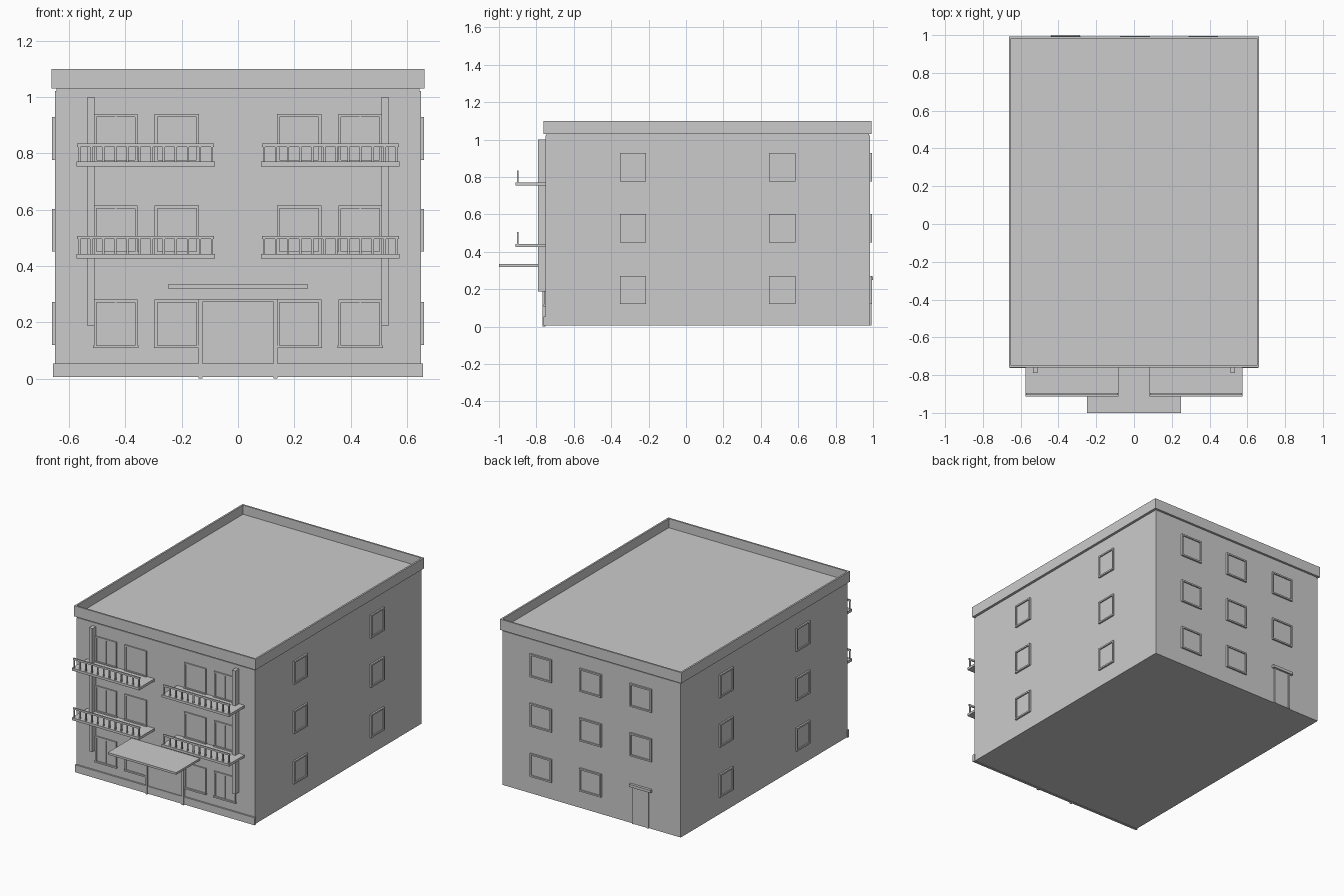
import bpy, bmesh
from math import radians
from mathutils import Matrix, Vector

if "Cube" in bpy.data.objects:
    bpy.data.objects.remove(bpy.data.objects["Cube"])


def finish(name, bm, loc=(0, 0, 0), angle=0):
    mesh = bpy.data.meshes.new(name)
    bm.to_mesh(mesh)
    bm.free()
    ob = bpy.data.objects.new(name, mesh)
    ob.location = loc
    ob.rotation_euler.z = radians(angle)
    bpy.context.collection.objects.link(ob)
    return ob


def add_box(bm, x0, x1, y0, y1, z0, z1):
    centre = Vector((x0 + x1, y0 + y1, z0 + z1)) / 2
    size = (x1 - x0, y1 - y0, z1 - z0, 1)
    return bmesh.ops.create_cube(bm, size=1, matrix=Matrix.Translation(centre) @ Matrix.Diagonal(size))


def boxes(name, parts, loc=(0, 0, 0), angle=0):
    bm = bmesh.new()
    for p in parts:
        add_box(bm, *p)
    return finish(name, bm, loc, angle)


def window(name, loc, angle, w, h, depth, mullion=False, sill=False):
    # local -y points out of the wall, origin at bottom centre
    t, a = 0.01, w / 2
    parts = [(-a, -a + t, -depth, 0.002, 0, h), (a - t, a, -depth, 0.002, 0, h),
             (-a + t, a - t, -depth, 0.002, 0, t), (-a + t, a - t, -depth, 0.002, h - t, h),
             (-a + t, a - t, -depth * 0.3, 0.002, t, h - t)]
    if mullion:
        parts.append((-0.003, 0.003, -depth * 0.7, 0, t, h - t))
    if sill:
        parts.append((-a - 0.003, a + 0.003, -depth - 0.003, 0, 0, t))
    boxes(name, parts, loc, angle)


FRONT, BACK, SIDE = -0.752, 0.983, 0.65
LEVELS = [0.113, 0.446, 0.771]

# main block and front plinth
boxes("building_body", [(-SIDE, SIDE, FRONT, BACK, 0.007, 1.022)])
boxes("front_plinth", [(-0.656, 0.656, -0.763, FRONT + 0.005, 0.005, 0.054)])
boxes("cornice_gap", [(-0.645, 0.645, FRONT + 0.005, BACK - 0.005, 1.015, 1.035)])

# roof slab with raised parapet: inset the top face and sink it
bm = bmesh.new()
add_box(bm, -0.662, 0.662, -0.761, 0.993, 1.03, 1.10)
bm.normal_update()
top = max(bm.faces, key=lambda f: f.calc_center_median().z)
bmesh.ops.inset_region(bm, faces=[top], thickness=0.016)
sunk = bmesh.ops.extrude_face_region(bm, geom=[top])
bmesh.ops.translate(bm, vec=(0, 0, -0.06),
                    verts=[v for v in sunk["geom"] if isinstance(v, bmesh.types.BMVert)])
if top.is_valid:
    bmesh.ops.delete(bm, geom=[top], context='FACES_ONLY')
bmesh.ops.recalc_face_normals(bm, faces=bm.faces[:])
finish("roof_parapet", bm)

# front windows: double casements outside, single panes inside
for i, z in enumerate(LEVELS):
    for s in (-1, 1):
        window(f"front_outer_window_{i}_{s}", (s * 0.434, FRONT, z - 0.005), 0, 0.155, 0.173, 0.008, True, True)
        window(f"front_inner_window_{i}_{s}", (s * 0.217, FRONT, z - 0.005), 0, 0.158, 0.173, 0.008, False, True)

# side and back windows
for i, z in enumerate([0.12, 0.451, 0.777]):
    for s in (-1, 1):
        for j, y in enumerate((-0.283, 0.515)):
            window(f"side_window_{i}_{j}_{s}", (s * SIDE, y, z), 90 * s, 0.14, 0.152, 0.011)
    for j, x in enumerate((0.367, 0.005, -0.362)):
        if i or j < 2:
            window(f"back_window_{i}_{j}", (x, BACK, z), 180, 0.158, 0.152, 0.011)

# back door with lintel
boxes("back_door", [(-0.42, -0.41, BACK - 0.002, 0.992, 0.007, 0.25),
                    (-0.31, -0.30, BACK - 0.002, 0.992, 0.007, 0.25),
                    (-0.41, -0.31, BACK - 0.002, 0.987, 0.007, 0.25)])
boxes("back_door_lintel", [(-0.44, -0.285, BACK - 0.002, 1.0, 0.25, 0.268)])

# front entrance: frame, door panel and canopy
boxes("entrance_frame", [(-0.14, -0.126, -0.766, FRONT + 0.002, 0, 0.283),
                         (0.126, 0.14, -0.766, FRONT + 0.002, 0, 0.283),
                         (-0.126, 0.126, -0.766, FRONT + 0.002, 0.272, 0.283)])
boxes("entrance_door", [(-0.126, 0.126, -0.757, FRONT + 0.002, 0.054, 0.272)])
boxes("entrance_canopy", [(-0.249, 0.249, -1.0, FRONT + 0.002, 0.32, 0.334)])

# pilasters and balconies, both sides
for s, side in ((-1, "left"), (1, "right")):
    x = s * 0.522
    boxes(f"{side}_pilaster", [(x - 0.012, x + 0.012, -0.79, FRONT + 0.002, 0.187, 1.0)])
    for i, z in enumerate((0.427, 0.754)):
        c = s * 0.328
        boxes(f"{side}_balcony_slab_{i}", [(c - 0.246, c + 0.246, -0.912, FRONT + 0.002, z, z + 0.016)])
        rail = [(c - 0.243, c + 0.243, -0.904, -0.896, z + 0.068, z + 0.08)]
        for k in range(12):
            bx = c - 0.236 + k * 0.472 / 11
            rail.append((bx - 0.004, bx + 0.004, -0.904, -0.896, z + 0.014, z + 0.07))
        boxes(f"{side}_balcony_railing_{i}", rail)
